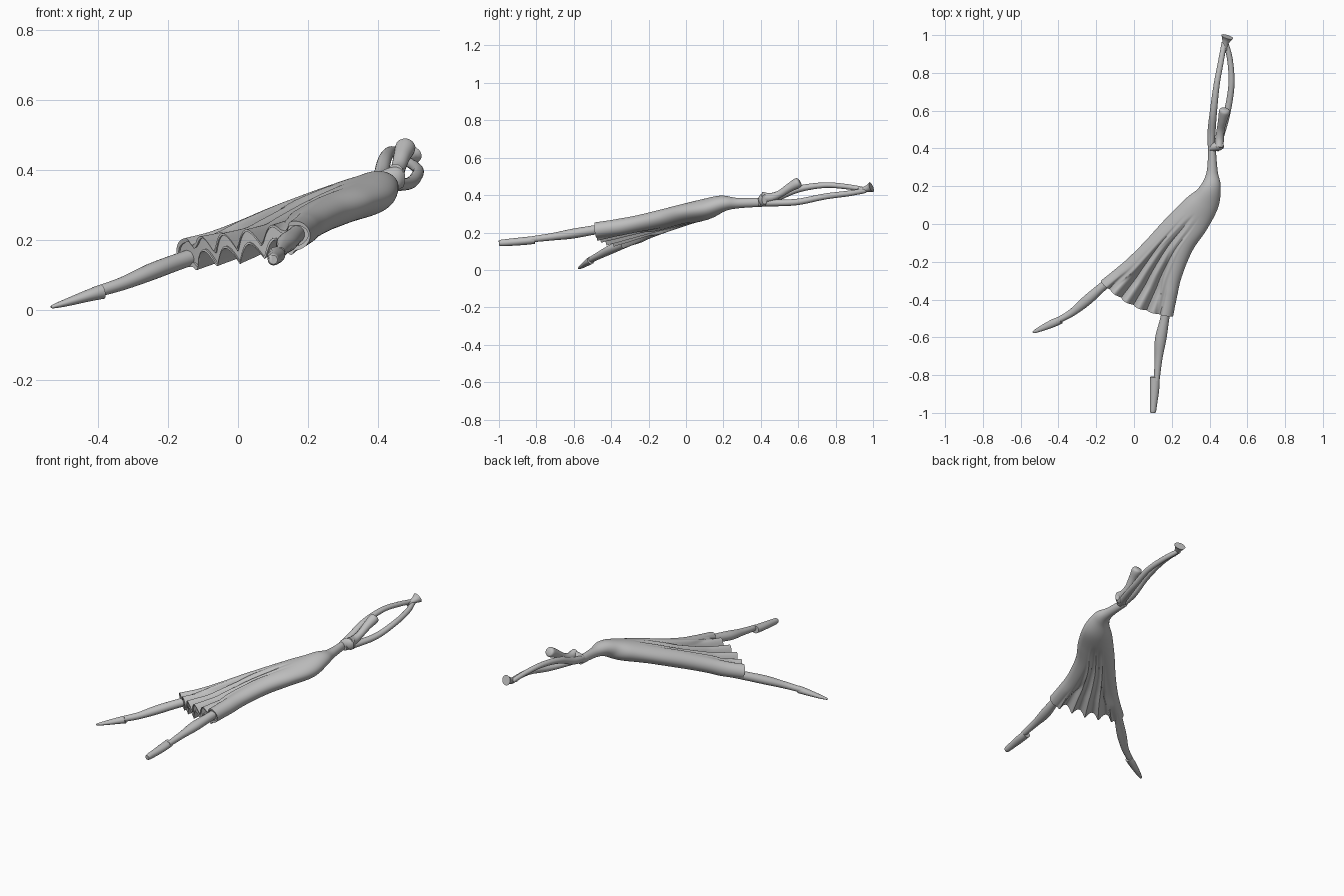
import bpy, bmesh, math
from mathutils import Vector

cube = bpy.data.objects.get("Cube")
if cube:
    bpy.data.objects.remove(cube)

# Single clay grey material
clay = bpy.data.materials.new("clay_grey")
clay.use_nodes = True
GREY = (0.52, 0.52, 0.52, 1)
clay.diffuse_color = GREY
bsdf = clay.node_tree.nodes["Principled BSDF"]
bsdf.inputs["Base Color"].default_value = GREY
bsdf.inputs["Roughness"].default_value = 0.7


def spline(keys, t):
    """Catmull-Rom sample of a list of equal-length tuples at index t."""
    last = len(keys) - 1
    i = min(int(t), last - 1)
    f = t - i
    p0, p1, p2, p3 = (keys[min(max(j, 0), last)] for j in range(i - 1, i + 3))
    return [0.5 * (2 * b + (c - a) * f + (2 * a - 5 * b + 4 * c - d) * f ** 2
                   + (3 * b - a - 3 * c + d) * f ** 3)
            for a, b, c, d in zip(p0, p1, p2, p3)]


def loft(name, rings):
    """Skin closed rings of points; caps pair the two halves of each end ring."""
    bm = bmesh.new()
    loops = [[bm.verts.new(p) for p in ring] for ring in rings]
    n = len(loops[0])
    for a, b in zip(loops, loops[1:]):
        for i in range(n):
            j = (i + 1) % n
            bm.faces.new((a[i], a[j], b[j], b[i]))
    for ring in (loops[0], loops[-1]):
        for i in range(n // 2):
            corners = (ring[i], ring[i + 1], ring[n - i - 1], ring[(n - i) % n])
            bm.faces.new(list(dict.fromkeys(corners)))
    bmesh.ops.recalc_face_normals(bm, faces=bm.faces)
    mesh = bpy.data.meshes.new(name)
    bm.to_mesh(mesh)
    bm.free()
    mesh.materials.append(clay)
    ob = bpy.data.objects.new(name, mesh)
    bpy.context.collection.objects.link(ob)
    bpy.ops.object.select_all(action='DESELECT')
    ob.select_set(True)
    bpy.context.view_layer.objects.active = ob
    bpy.ops.object.shade_smooth_by_angle(angle=math.radians(40))


def limb(name, keys, sides=20, steps=8):
    """Oval tube along keys of (x, y, z, half width, half height)."""
    total = (len(keys) - 1) * steps
    samples = [spline(keys, k / steps) for k in range(total + 1)]
    rings = []
    for k, s in enumerate(samples):
        a, b = samples[max(k - 1, 0)], samples[min(k + 1, total)]
        tangent = (Vector(b[:3]) - Vector(a[:3])).normalized()
        side = tangent.cross(Vector((0, 0, 1))).normalized()
        up = side.cross(tangent)
        ring = []
        for i in range(sides):
            ang = math.tau * i / sides
            ring.append(Vector(s[:3]) + side * math.cos(ang) * s[3] + up * math.sin(ang) * s[4])
        rings.append(ring)
    loft(name, rings)


# Dress sections: one edge xyz, other edge xyz, half thickness
DRESS = [
    (.393, .41, .362, .432, .41, .362, .024),
    (.383, .27, .357, .443, .28, .357, .028),
    (.338, .185, .355, .459, .20, .353, .044),
    (.27, .13, .327, .446, .09, .325, .056),
    (.16, .02, .283, .385, -.03, .310, .055),
    (.06, -.09, .242, .31, -.14, .285, .053),
    (-.03, -.18, .205, .252, -.28, .255, .047),
    (-.10, -.24, .178, .226, -.39, .235, .043),
    (-.175, -.30, .16, .206, -.49, .22, .042),
]
HALF = 96
PLEATS = 4


def dress_ring(t, shrink=1.0):
    s = spline(DRESS, t)
    a, b = spline(DRESS, max(t - .1, 0)), spline(DRESS, min(t + .1, 8))
    left, right, thick = Vector(s[:3]), Vector(s[3:6]), s[6]
    along = sum((Vector(b[o:o + 3]) - Vector(a[o:o + 3]) for o in (0, 3)), Vector()).normalized()
    across = right - left
    normal = across.cross(along).normalized()
    if normal.z < 0:
        normal = -normal
    hem = min(max((t - 3.5) / 4.5, 0), 1)
    flat = min(hem * 1.4, 1)
    upper, lower = [], []
    for i in range(HALF + 1):
        u = (1 - math.cos(math.pi * i / HALF)) / 2
        oval = thick * math.sin(math.pi * i / HALF)
        # Round tube around each leg, thin cloth between them
        d = min(u, 1 - u) * across.length
        tube = math.sqrt(max(thick ** 2 - (thick - d) ** 2, 0)) if d < 2 * thick else 0
        if d > thick:
            tube = max(tube, .022)
        h = (oval * (1 - flat) + tube * flat) * shrink
        # Rounded pleats with sharp valleys, fading out at the leg tubes
        window = min(max((d - 1.1 * thick) / (.6 * thick), 0), 1)
        lobe = abs(math.sin(math.pi * PLEATS * (u - .14) / .72))
        lift = hem * window * (.052 * lobe - .032)
        mid = left + across * (.5 + (u - .5) * (.97 if shrink < 1 else 1))
        mid += along * (.04 * hem * math.sin(math.pi * u)) + normal * lift
        upper.append(mid + normal * h)
        lower.append(mid - normal * h)
    return upper + lower[-2:0:-1]


dress = [dress_ring(8 * k / 72) for k in range(73)]
dress += [dress_ring(8, .72), dress_ring(7.9, .72)]  # recessed hem opening
loft("dress", dress)

# Legs, each with a blunt heeled pointed shoe
limb("right_leg", [(-.09, -.27, .165, .024, .024), (-.17, -.335, .138, .024, .024),
                   (-.25, -.405, .108, .027, .024), (-.33, -.47, .075, .02, .019),
                   (-.41, -.515, .05, .016, .016)])
limb("right_shoe", [(-.388, -.508, .052, .020, .021), (-.43, -.526, .040, .021, .017),
                    (-.49, -.553, .021, .015, .011), (-.527, -.570, .010, .008, .006),
                    (-.535, -.574, .008, .003, .003)])
limb("left_leg", [(.18, -.40, .228, .024, .026), (.163, -.50, .212, .024, .025),
                  (.141, -.61, .193, .03, .026), (.130, -.71, .178, .021, .020),
                  (.12, -.83, .163, .015, .016)])
limb("left_shoe", [(.111, -.81, .160, .025, .021), (.109, -.87, .154, .025, .021),
                   (.104, -.95, .147, .019, .019), (.101, -.99, .144, .016, .017),
                   (.101, -1.0, .143, .012, .013)])

# Shoulders, neck and head thrown back
limb("shoulders", [(.405, .398, .366, .014, .022), (.425, .408, .372, .024, .030),
                   (.455, .415, .377, .024, .034), (.474, .42, .377, .014, .026)])
limb("neck_and_head", [(.451, .405, .388, .023, .030), (.453, .45, .387, .023, .024),
                       (.459, .50, .405, .021, .020), (.469, .55, .438, .024, .023),
                       (.478, .59, .461, .029, .028), (.481, .603, .469, .026, .025),
                       (.482, .608, .472, .017, .016)])

# Arms curving overhead to meet at the hands
limb("right_arm", [(.408, .39, .365, .016, .020), (.410, .48, .386, .021, .020),
                   (.421, .60, .432, .019, .018), (.438, .74, .453, .016, .015),
                   (.460, .86, .445, .015, .014), (.478, .96, .428, .014, .013)])
limb("left_arm", [(.43, .39, .36, .019, .020), (.46, .48, .358, .021, .018),
                  (.495, .60, .364, .018, .017), (.516, .74, .392, .016, .016),
                  (.508, .87, .409, .015, .015), (.485, .96, .424, .014, .013)])
limb("hands", [(.479, .92, .425, .014, .013), (.483, .95, .430, .015, .014),
               (.489, .975, .437, .023, .020), (.494, .991, .443, .033, .028)])
